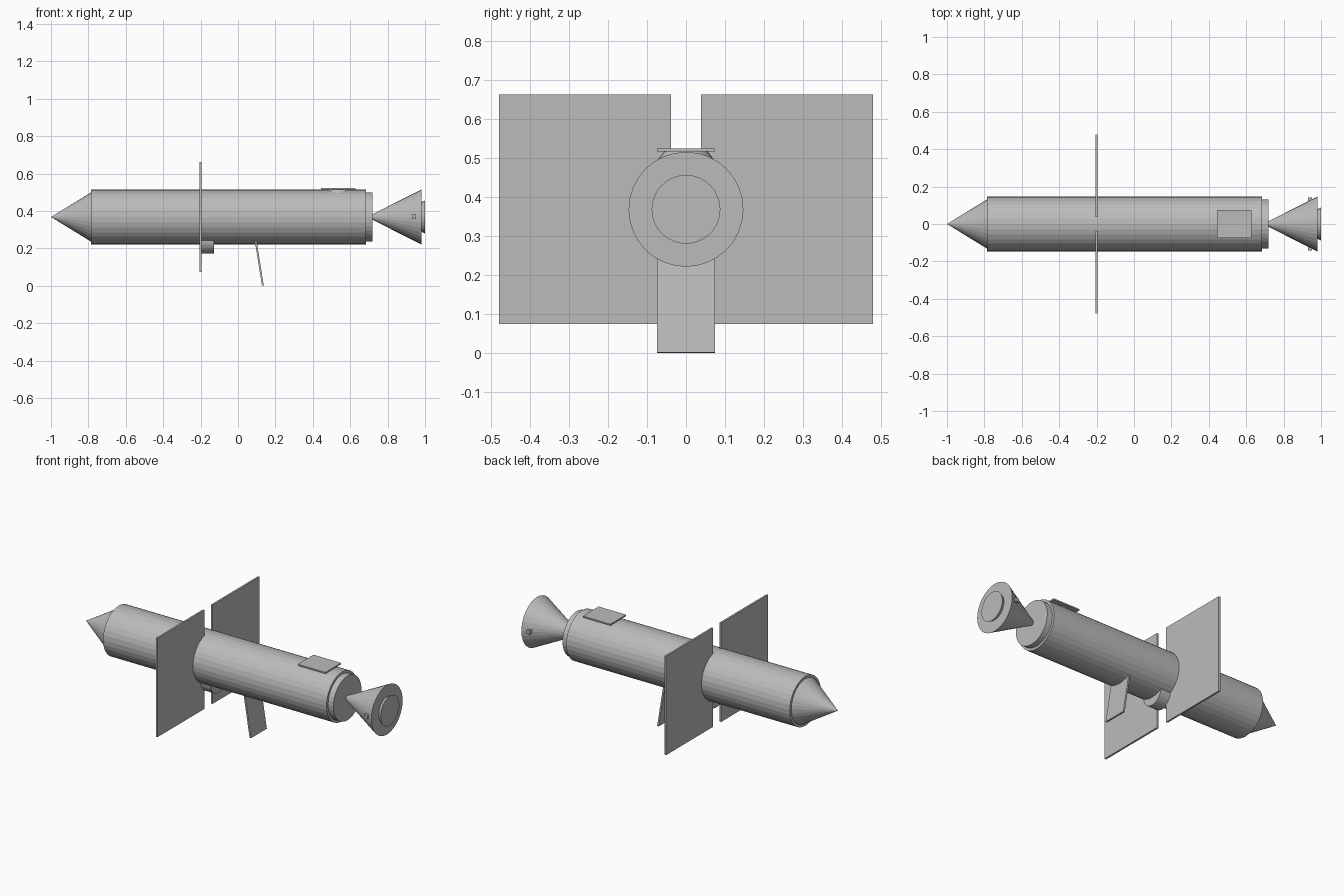
import bpy
import math
from mathutils import Matrix, Vector

if "Cube" in bpy.data.objects:
    bpy.data.objects.remove(bpy.data.objects["Cube"])

AXIS_Z = 0.368  # height of the long centre line

grey = bpy.data.materials.new("plain_grey")
grey.diffuse_color = (0.5, 0.5, 0.5, 1)
grey.use_nodes = True
grey.node_tree.nodes["Principled BSDF"].inputs["Base Color"].default_value = grey.diffuse_color


def finish(name):
    ob = bpy.context.object
    ob.name = ob.data.name = name
    ob.data.materials.append(grey)
    return ob


def round_x(name, x0, x1, r0, r1, z=AXIS_Z):
    """Cylinder or cone along x from x0 (radius r0) to x1 (radius r1)."""
    bpy.ops.mesh.primitive_cone_add(
        vertices=32, radius1=r0, radius2=r1, depth=x1 - x0,
        location=((x0 + x1) / 2, 0, z), rotation=(0, math.pi / 2, 0))
    return finish(name)


def box(name, lo, hi):
    """Box between two opposite corners."""
    lo, hi = Vector(lo), Vector(hi)
    bpy.ops.mesh.primitive_cube_add(size=1)
    ob = finish(name)
    ob.data.transform(Matrix.LocRotScale((lo + hi) / 2, None, hi - lo))
    return ob


# Main hull, pointed nose and rear collar
round_x("hull", -0.785, 0.685, 0.147, 0.147)
round_x("nose_cone", -1.0, -0.785, 0.0, 0.132)
round_x("rear_collar", 0.685, 0.72, 0.132, 0.132)

# Engine bell, its inner plug, and the pin through its sides
round_x("engine_bell", 0.69, 0.98, 0.0, 0.147)
round_x("engine_plug", 0.83, 1.0, 0.0, 0.088)
box("bell_pin", (0.929, -0.142, 0.358), (0.951, 0.142, 0.38))

# Two large upright panels
for side, label in ((-1, "front"), (1, "back")):
    ys = sorted((side * 0.038, side * 0.479))
    box(label + "_panel", (-0.205, ys[0], 0.074), (-0.194, ys[1], 0.662))

# Small drum under the hull
round_x("belly_drum", -0.2, -0.128, 0.074, 0.074, z=0.247)

# Slanted flap hanging below the hull
top, bottom = Vector((0.094, 0, 0.245)), Vector((0.133, 0, 0.0012))
flap = box("belly_flap", (-0.005, -0.074, -(top - bottom).length / 2),
           (0.005, 0.074, (top - bottom).length / 2))
flap.location = (top + bottom) / 2
flap.rotation_euler.y = math.atan2(top.x - bottom.x, top.z - bottom.z)

# Flat plate on a tapered round mount
box("roof_plate", (0.445, -0.074, 0.516), (0.627, 0.074, 0.524))
bpy.ops.mesh.primitive_cone_add(vertices=32, radius1=0.07, radius2=0.055,
                                depth=0.02, location=(0.536, 0, 0.507))
finish("roof_mount")
